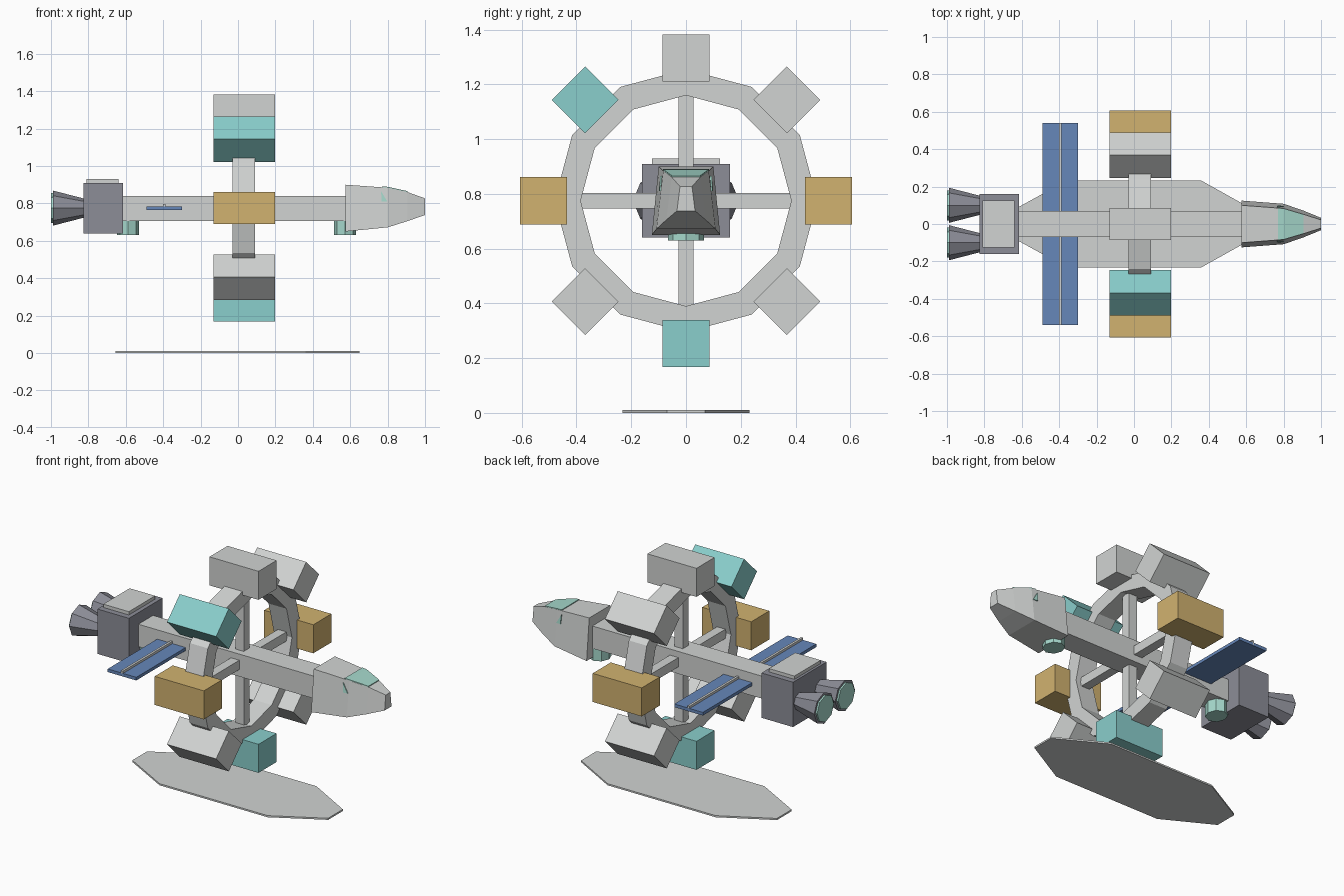
import bpy, bmesh, math
from mathutils import Matrix

if "Cube" in bpy.data.objects:
    bpy.data.objects.remove(bpy.data.objects["Cube"])


def material(name, srgb):
    m = bpy.data.materials.new(name)
    m.use_nodes = True
    colour = [((c + 0.055) / 1.055) ** 2.4 for c in srgb] + [1]
    m.diffuse_color = colour
    m.node_tree.nodes["Principled BSDF"].inputs["Base Color"].default_value = colour
    return m


GREY = material("light grey", (0.82, 0.83, 0.825))
STEEL = material("blue grey", (0.55, 0.555, 0.595))
TEAL = material("teal", (0.54, 0.81, 0.80))
GOLD = material("gold", (0.82, 0.70, 0.44))
BLUE = material("panel blue", (0.40, 0.53, 0.73))
GLASS = material("pale teal", (0.65, 0.85, 0.80))


def finish(name, bm, mat):
    bmesh.ops.recalc_face_normals(bm, faces=bm.faces[:])
    mesh = bpy.data.meshes.new(name)
    bm.to_mesh(mesh)
    bm.free()
    mesh.materials.append(mat)
    ob = bpy.data.objects.new(name, mesh)
    bpy.context.scene.collection.objects.link(ob)
    return ob


def box(name, x, y, z, mat):
    """Box from (min, max) ranges."""
    bm = bmesh.new()
    bmesh.ops.create_cube(bm, size=1)
    for v in bm.verts:
        v.co = [r[0] if c < 0 else r[1] for c, r in zip(v.co, (x, y, z))]
    return finish(name, bm, mat)


def cone(name, r1, r2, depth, matrix, mat, sides=8):
    bm = bmesh.new()
    bmesh.ops.create_cone(bm, cap_ends=True, segments=sides, radius1=r1,
                          radius2=r2, depth=depth, matrix=matrix)
    return finish(name, bm, mat)


def loft(name, sections, mat):
    """Solid through rings of equal point count."""
    bm = bmesh.new()
    rings = [[bm.verts.new(p) for p in s] for s in sections]
    n = len(rings[0])
    for a, b in zip(rings, rings[1:]):
        for i in range(n):
            j = (i + 1) % n
            bm.faces.new((a[i], a[j], b[j], b[i]))
    bm.faces.new(rings[0])
    bm.faces.new(rings[-1])
    return finish(name, bm, mat)


AXIS = 0.775   # height of the hub
HUB_X = 0.03

# Central beam and rear engine block
box("main_beam", (-0.63, 0.59), (-0.07, 0.07), (0.705, 0.84), GREY)
box("engine_block", (-0.825, -0.615), (-0.16, 0.16), (0.64, 0.91), STEEL)
box("engine_hatch", (-0.81, -0.64), (-0.125, 0.125), (0.90, 0.93), GREY)

# Nose: x, bottom half width, bottom z, top half width, top z
NOSE = [(0.575, 0.125, 0.65, 0.10, 0.90),
        (0.80, 0.108, 0.672, 0.083, 0.884),
        (0.905, 0.072, 0.705, 0.052, 0.861),
        (1.0, 0.033, 0.738, 0.022, 0.827)]
loft("nose", [[(x, -b, z0), (x, b, z0), (x, t, z1), (x, -t, z1)]
              for x, b, z0, t, z1 in NOSE], GREY)

# Windscreen plate on the nose top, and a small window on each flank
loft("windscreen", [[(x, -w, z - 0.003), (x, w, z - 0.003), (x, w, z + 0.005), (x, -w, z + 0.005)]
                    for x, w, z in ((0.77, 0.084, 0.886), (0.80, 0.082, 0.884), (0.905, 0.051, 0.861))], GLASS)
for side, label in ((1, "left"), (-1, "right")):
    loft(label + "_window", [[(0.765, side * (0.091 + d), 0.865), (0.768, side * (0.0965 + d), 0.81),
                              (0.798, side * (0.0935 + d), 0.81)] for d in (-0.004, 0.003)], GLASS)

# Rotating ring with twelve sides
bm = bmesh.new()
loops = []
for radius, x in ((0.385, -0.06), (0.48, -0.06), (0.48, 0.06), (0.385, 0.06)):
    loops.append([bm.verts.new((HUB_X + x, radius * math.cos(k * math.pi / 6),
                                AXIS + radius * math.sin(k * math.pi / 6))) for k in range(12)])
for a, b in zip(loops, loops[1:] + loops[:1]):
    for k in range(12):
        j = (k + 1) % 12
        bm.faces.new((a[k], a[j], b[j], b[k]))
finish("ring", bm, GREY)

# Spokes
SX = (HUB_X - 0.028, HUB_X + 0.028)
box("cross_spoke", SX, (-0.39, 0.39), (AXIS - 0.028, AXIS + 0.028), GREY)
box("upright_spoke", SX, (-0.028, 0.028), (AXIS - 0.39, AXIS + 0.39), GREY)

# Eight pods around the ring
for k, mat in enumerate((GOLD, GREY, GREY, TEAL, GOLD, GREY, TEAL, GREY)):
    pod = box("pod_%d" % (k + 1), (-0.13, 0.197), (0.435, 0.607), (-0.086, 0.086), mat)
    pod.data.transform(Matrix.Translation((0, 0, AXIS)) @ Matrix.Rotation(k * math.pi / 4, 4, 'X'))

# Solar wings and engine nozzles on both sides
for side, label in ((1, "left"), (-1, "right")):
    span = sorted((side * 0.06, side * 0.54))
    box(label + "_solar_wing", (-0.49, -0.30), span, (0.765, 0.784), BLUE)
    box(label + "_wing_spar", (-0.402, -0.388), span, (0.77, 0.798), GREY)
    turn = Matrix.Rotation(-math.pi / 2, 4, 'Y')
    place = Matrix.Translation((-0.905, side * 0.1, AXIS)) @ turn
    cone(label + "_nozzle", 0.05, 0.094, 0.17, place, STEEL)
    glow = Matrix.Translation((-0.99, side * 0.1, AXIS)) @ turn
    cone(label + "_nozzle_glow", 0.08, 0.08, 0.02, glow, GLASS)

# Short thruster drums under the beam
for x, label in ((0.572, "front"), (-0.588, "rear")):
    shape = Matrix.Translation((x, 0, 0.67)) @ Matrix.Diagonal((1, 1.1, 1, 1))
    cone(label + "_thruster", 0.06, 0.06, 0.08, shape, GLASS)

# Flat plate on the ground
outline = [(-0.655, -0.07), (-0.36, -0.232), (0.36, -0.232), (0.65, -0.07)]
outline += [(x, -y) for x, y in reversed(outline)]
loft("base_plate", [[(x, y, z) for x, y in outline] for z in (0, 0.01)], GREY)
